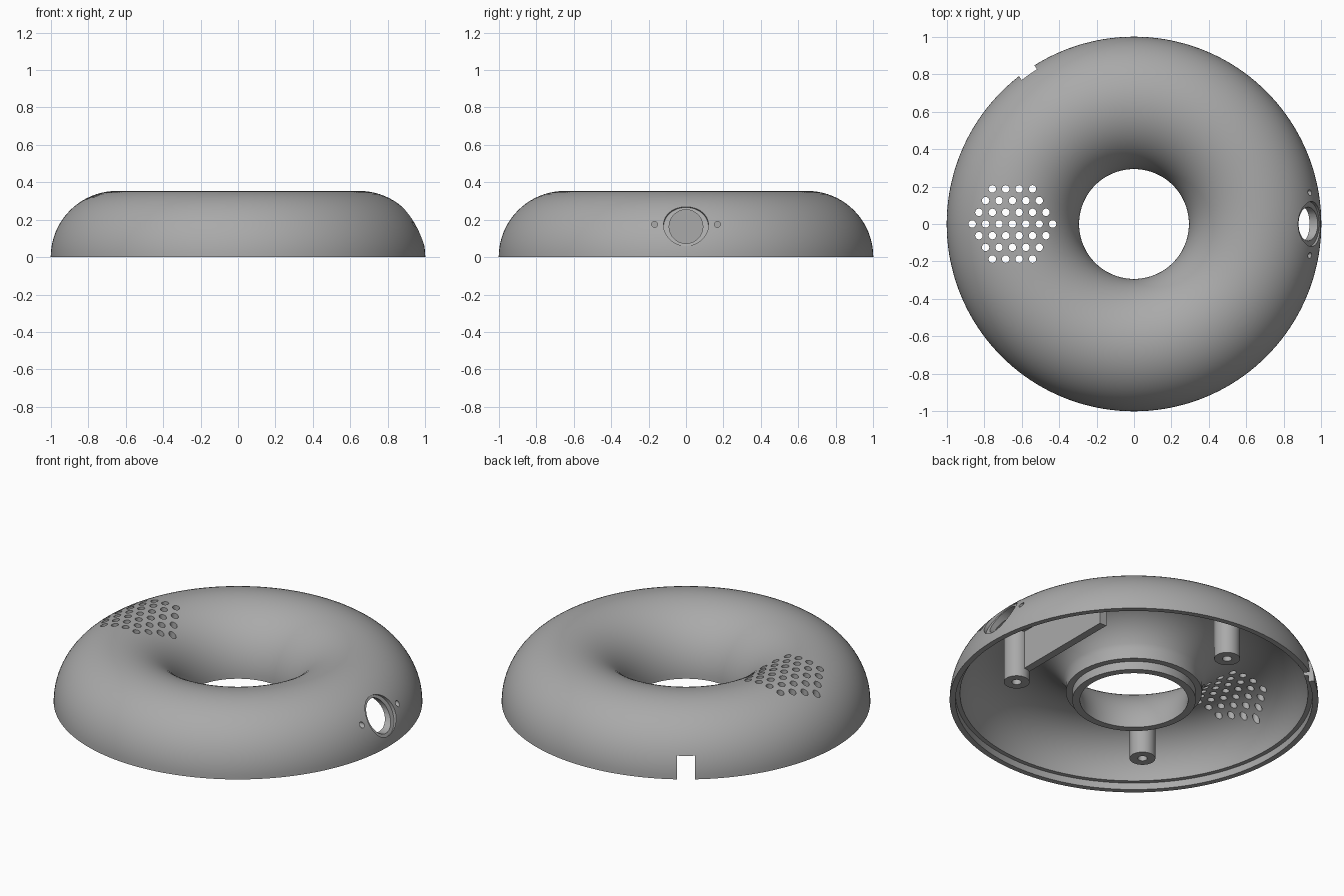
import bpy, bmesh
from math import sin, cos, pi, radians, asin, sqrt
from mathutils import Matrix, Vector

if "Cube" in bpy.data.objects:
    bpy.data.objects.remove(bpy.data.objects["Cube"], do_unlink=True)

MAJOR, TUBE, INNER = 0.6475, 0.354, 0.30

grey = bpy.data.materials.new("plain grey")
grey.use_nodes = True
grey.diffuse_color = (0.4, 0.4, 0.4, 1)
grey.node_tree.nodes["Principled BSDF"].inputs["Base Color"].default_value = (0.4, 0.4, 0.4, 1)


def add_object(name, bm):
    bmesh.ops.recalc_face_normals(bm, faces=bm.faces)
    mesh = bpy.data.meshes.new(name)
    bm.to_mesh(mesh)
    bm.free()
    mesh.materials.append(grey)
    obj = bpy.data.objects.new(name, mesh)
    bpy.context.collection.objects.link(obj)
    return obj


def smooth(obj):
    bpy.ops.object.select_all(action='DESELECT')
    obj.select_set(True)
    bpy.context.view_layer.objects.active = obj
    bpy.ops.object.shade_smooth_by_angle(angle=radians(30))


def lathe(name, profile, segments, centre=(0, 0)):
    """Spin a closed (radius, z) profile about a vertical axis."""
    bm = bmesh.new()
    rings = []
    for i in range(segments):
        a = 2 * pi * i / segments
        rings.append([bm.verts.new((centre[0] + r * cos(a), centre[1] + r * sin(a), z))
                      for r, z in profile])
    n = len(profile)
    for i in range(segments):
        p, q = rings[i], rings[(i + 1) % segments]
        for j in range(n):
            k = (j + 1) % n
            bm.faces.new((p[j], p[k], q[k], q[j]))
    bmesh.ops.remove_doubles(bm, verts=bm.verts, dist=1e-5)
    return add_object(name, bm)


def rod(bm, centre, axis, radius, length, sides):
    turn = Vector(axis).to_track_quat('Z', 'Y').to_matrix().to_4x4()
    bmesh.ops.create_cone(bm, cap_ends=True, segments=sides, radius1=radius, radius2=radius,
                          depth=length, matrix=Matrix.Translation(centre) @ turn)


def box(bm, centre, size, turn=0):
    bmesh.ops.create_cube(bm, size=1, matrix=Matrix.Translation(centre)
                          @ Matrix.Rotation(turn, 4, 'Z') @ Matrix.Diagonal((*size, 1)))


def cut(target, bm):
    """Subtract a temporary cutter and bake the result."""
    cutter = add_object("cutter", bm)
    cutter.hide_render = True
    mod = target.modifiers.new("cut", 'BOOLEAN')
    mod.operation, mod.solver, mod.object = 'DIFFERENCE', 'EXACT', cutter
    graph = bpy.context.evaluated_depsgraph_get()
    target.data = bpy.data.meshes.new_from_object(target.evaluated_get(graph))
    target.modifiers.clear()
    bpy.data.objects.remove(cutter, do_unlink=True)


def arc(radius, start, end, steps):
    return [(MAJOR + radius * cos(start + (end - start) * i / steps),
             radius * sin(start + (end - start) * i / steps)) for i in range(steps + 1)]


# Hollow half-ring shell with stepped lips on both rims
step_z, neck = 0.04, 0.37
neck_z = sqrt(INNER ** 2 - (MAJOR - neck) ** 2)
profile = arc(TUBE, 0, pi, 40)
profile += [(0.335, 0), (0.335, 0.05), (neck, 0.05)]
profile += arc(INNER, pi - asin(neck_z / INNER), asin(step_z / INNER), 30)
profile += [(0.97, step_z), (0.97, 0)]
shell = lathe("ring_shell", profile, 160)

# Tilted spot face on the side, then the round window through it
tilt = asin(0.175 / TUBE)
normal = Vector((cos(tilt), 0, sin(tilt)))
bm = bmesh.new()
rod(bm, Vector((MAJOR, 0, 0)) + normal * (TUBE - 0.027 + 0.1), normal, 0.12, 0.2, 48)
cut(shell, bm)
bm = bmesh.new()
rod(bm, (0.95, 0, 0.163), (1, 0, 0), 0.09, 0.3, 48)

# Screw holes beside the window
for side in (-1, 1):
    rod(bm, (0.95, side * 0.168, 0.175), (1, 0, 0), 0.016, 0.24, 16)

# Cable notch in the outer rim
angle = radians(125)
box(bm, (0.97 * cos(angle), 0.97 * sin(angle), 0.03), (0.24, 0.1, 0.2), angle)

# Hexagonal grille of round holes
for row in range(-3, 4):
    count = 7 - abs(row)
    for i in range(count):
        x = -0.65 + (i - (count - 1) / 2) * 0.0717
        rod(bm, (x, row * 0.0625, 0.3), (0, 0, 1), 0.02, 0.35, 16)
cut(shell, bm)
smooth(shell)

# Screw posts hanging from the ceiling
for number, degrees in enumerate((-25, 100, 226), 1):
    a = radians(degrees)
    post = lathe(f"screw_post_{number}",
                 [(0, 0.32), (0.07, 0.32), (0.07, 0.015), (0.026, 0.015), (0.026, 0.15), (0, 0.15)],
                 32, (0.66 * cos(a), 0.66 * sin(a)))
    smooth(post)

# Upright plate behind the window
bm = bmesh.new()
box(bm, (0.58, 0.05, 0.195), (0.045, 0.76, 0.25))
add_object("inner_plate", bm)
